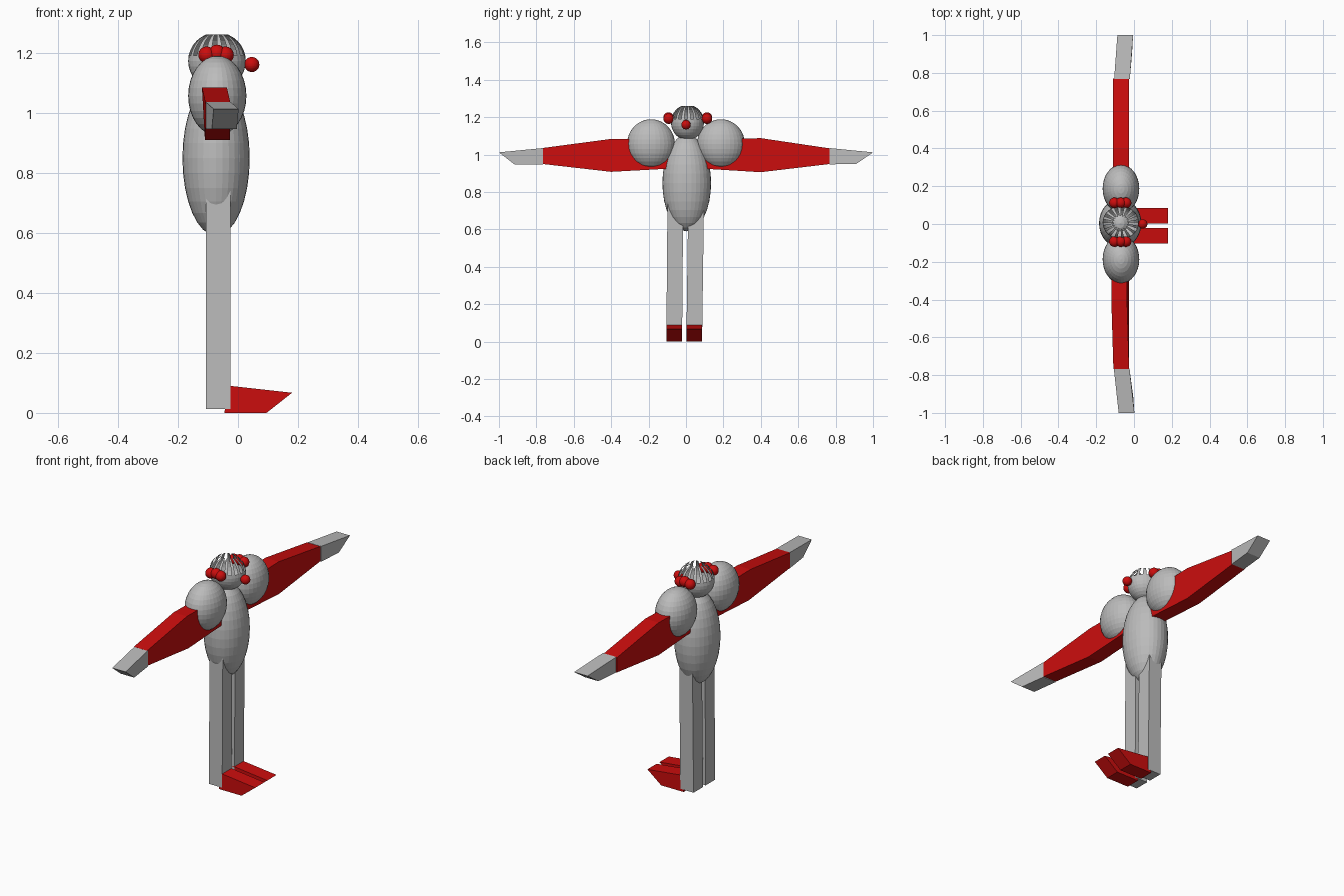
import bpy, bmesh, math
from mathutils import Matrix

if "Cube" in bpy.data.objects:
    bpy.data.objects.remove(bpy.data.objects["Cube"])


def material(name, rgb):
    m = bpy.data.materials.new(name)
    m.diffuse_color = (*rgb, 1)
    m.use_nodes = True
    m.node_tree.nodes["Principled BSDF"].inputs["Base Color"].default_value = m.diffuse_color
    return m


GREY = material("light grey", (0.5, 0.5, 0.5))
RED = material("bright red", (0.6, 0.004, 0.004))


def finish(name, bm, mat):
    me = bpy.data.meshes.new(name)
    bm.to_mesh(me)
    bm.free()
    me.materials.append(mat)
    ob = bpy.data.objects.new(name, me)
    bpy.context.collection.objects.link(ob)
    return ob


def ball(name, centre, radii, mat, seg=32, rings=16):
    bm = bmesh.new()
    bmesh.ops.create_uvsphere(bm, u_segments=seg, v_segments=rings, radius=1)
    bm.transform(Matrix.Translation(centre) @ Matrix.Diagonal((*radii, 1)))
    return finish(name, bm, mat)


def loft(name, sections, mat):
    """Skin a row of four-cornered sections and cap both ends."""
    bm = bmesh.new()
    loops = [[bm.verts.new(p) for p in s] for s in sections]
    for a, b in zip(loops, loops[1:]):
        for i in range(4):
            j = (i + 1) % 4
            bm.faces.new((a[i], a[j], b[j], b[i]))
    bm.faces.new(loops[0])
    bm.faces.new(loops[-1])
    bmesh.ops.recalc_face_normals(bm, faces=bm.faces)
    return finish(name, bm, mat)


def section(y_top, y_bot, x_top, x_bot, z_top, z_bot, w=0.083):
    return [(x_top, y_top, z_top), (x_top + w, y_top, z_top),
            (x_bot + w, y_bot, z_bot), (x_bot, y_bot, z_bot)]


# Torso and shoulders
ball("torso", (-0.073, 0.004, 0.848), (0.112, 0.13, 0.258), GREY)
for side, s in (("right", -1), ("left", 1)):
    ball(side + "_shoulder", (-0.069, s * 0.187, 1.056), (0.097, 0.128, 0.133), GREY)

# Head: every other upper column is cut away, and the crown is open
C = (-0.07, 0.008, 1.172)
head = ball("head", C, (0.096, 0.088, 0.095), GREY)
bm = bmesh.new()
bm.from_mesh(head.data)
cut = []
for f in bm.faces:
    p = f.calc_center_median()
    x, y, z = (p.x - C[0]) / 0.096, (p.y - C[1]) / 0.088, (p.z - C[2]) / 0.095
    column = int((math.atan2(y, x) + math.pi) / (2 * math.pi) * 32)
    if z > 0.92 or (z > 0.2 and column % 2):
        cut.append(f)
bmesh.ops.delete(bm, geom=cut, context='FACES')
bm.to_mesh(head.data)
bm.free()

# Nose and side tufts
ball("nose", (0.046, 0.0, 1.16), (0.025, 0.025, 0.025), RED)
for side, y in (("right", -0.093), ("left", 0.112)):
    for i, (x, z) in enumerate(((-0.104, 1.192), (-0.07, 1.198), (-0.042, 1.192))):
        ball(f"{side}_tuft_{i + 1}", (x, y, z), (0.028, 0.028, 0.028), RED)

# Arms and hands
loft("left_arm", [section(0.09, 0.09, -0.11, -0.11, 1.08, 0.925),
                  section(0.40, 0.40, -0.11, -0.11, 1.088, 0.906),
                  section(0.77, 0.77, -0.11, -0.11, 1.033, 0.95)], RED)
loft("right_arm", [section(-0.09, -0.09, -0.12, -0.11, 1.08, 0.925),
                   section(-0.40, -0.40, -0.12, -0.11, 1.084, 0.908),
                   section(-0.768, -0.768, -0.109, -0.109, 1.035, 0.95)], RED)
loft("left_hand", [section(0.768, 0.768, -0.105, -0.105, 1.035, 0.948),
                   section(1.0, 0.91, -0.088, -0.093, 1.012, 0.95)], GREY)
loft("right_hand", [section(-0.765, -0.765, -0.107, -0.107, 1.035, 0.946),
                    section(-1.0, -0.915, -0.081, -0.087, 1.012, 0.946)], GREY)

# Legs and wedge-shaped feet
for side, foot_y, top_y in (("right", -0.105, -0.099), ("left", 0.002, 0.012)):
    loft(side + "_leg",
         [[(x, y + d, z) for x, d in ((-0.107, 0), (-0.025, 0), (-0.025, 0.084), (-0.107, 0.084))]
          for y, z in ((foot_y, 0.013), (top_y, 0.74))], GREY)
    profile = ((-0.045, 0.0), (0.095, 0.0), (0.18, 0.067), (-0.035, 0.091))
    loft(side + "_foot",
         [[(x, y, z) for x, z in profile] for y in (foot_y + 0.001, foot_y + 0.083)], RED)
